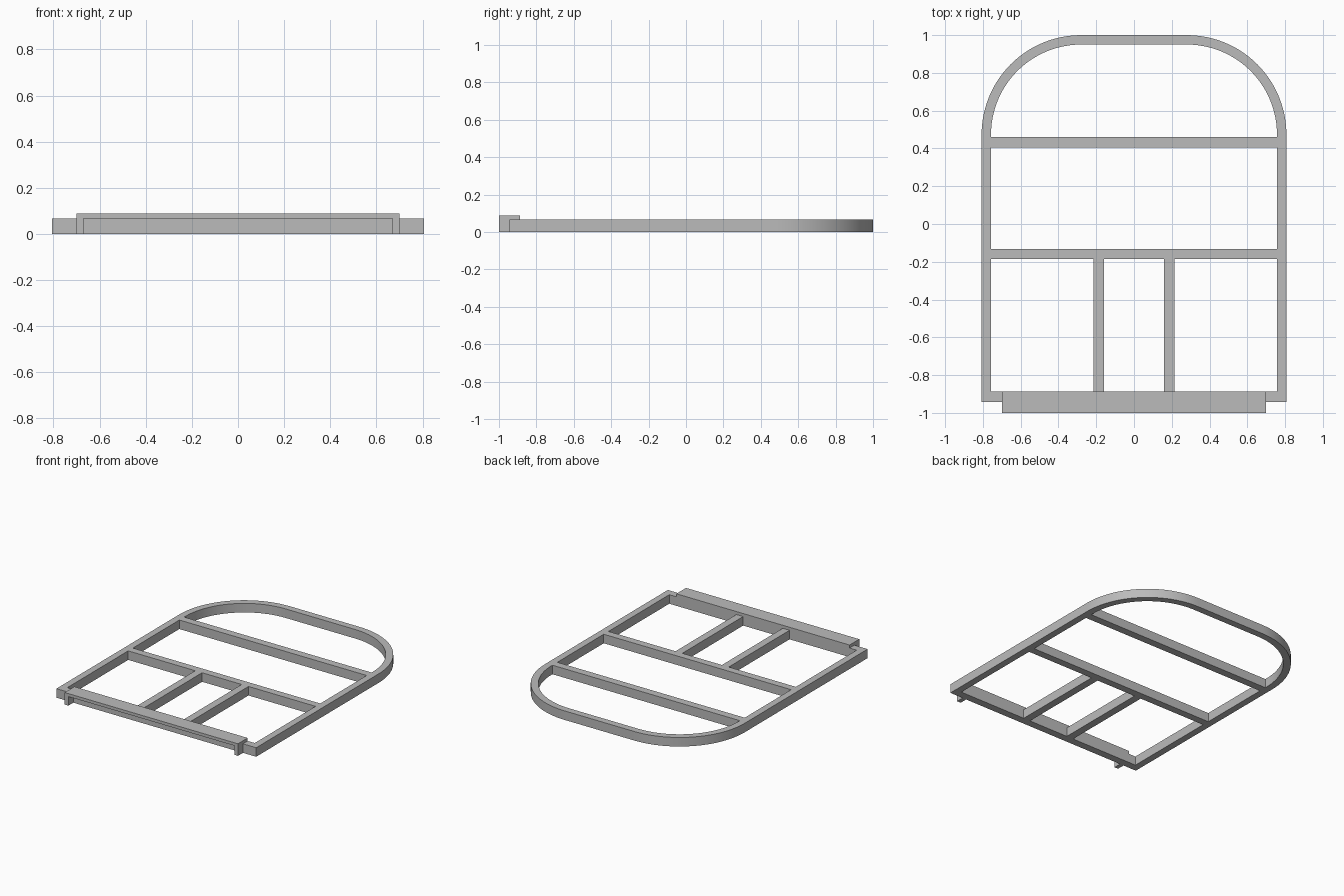
import bpy
import bmesh
from math import sin, cos, pi

cube = bpy.data.objects.get("Cube")
if cube:
    bpy.data.objects.remove(cube, do_unlink=True)

grey = bpy.data.materials.new("plain_grey")
grey.use_nodes = True
colour = (0.5, 0.5, 0.5, 1)
grey.diffuse_color = colour
grey.node_tree.nodes["Principled BSDF"].inputs["Base Color"].default_value = colour

HEIGHT = 0.066          # frame thickness
HALF_OUT, HALF_IN = 0.807, 0.757
FRONT_OUT, FRONT_IN = -0.943, -0.888
ARC_X, ARC_Y = 0.28, 0.473
STEPS = 24


def finish(name, bm):
    bmesh.ops.recalc_face_normals(bm, faces=bm.faces)
    mesh = bpy.data.meshes.new(name)
    bm.to_mesh(mesh)
    bm.free()
    mesh.materials.append(grey)
    obj = bpy.data.objects.new(name, mesh)
    bpy.context.collection.objects.link(obj)
    return obj


def box(name, x, y, z):
    bm = bmesh.new()
    bmesh.ops.create_cube(bm, size=1)
    for v in bm.verts:
        for axis, (low, high) in enumerate((x, y, z)):
            v.co[axis] = high if v.co[axis] > 0 else low
    return finish(name, bm)


def outline(half, front):
    """Rectangle with two large rounded back corners."""
    radius = half - ARC_X
    angles = [pi / 2 * i / STEPS for i in range(STEPS + 1)]
    right = [(ARC_X + radius * cos(a), ARC_Y + radius * sin(a)) for a in angles]
    left = [(-x, y) for x, y in reversed(right)]
    return [(half, front)] + right + left + [(-half, front)]


# Outer frame: ring between two matching outlines, given thickness
bm = bmesh.new()
outer = [bm.verts.new((x, y, 0)) for x, y in outline(HALF_OUT, FRONT_OUT)]
inner = [bm.verts.new((x, y, 0)) for x, y in outline(HALF_IN, FRONT_IN)]
count = len(outer)
ring = []
for i in range(count):
    j = (i + 1) % count
    ring.append(bm.faces.new((outer[i], outer[j], inner[j], inner[i])))
top = bmesh.ops.extrude_face_region(bm, geom=ring, use_keep_orig=True)
raised = [g for g in top["geom"] if isinstance(g, bmesh.types.BMVert)]
bmesh.ops.translate(bm, verts=raised, vec=(0, 0, HEIGHT))
frame = finish("outer_frame", bm)
bpy.context.view_layer.objects.active = frame
frame.select_set(True)
bpy.ops.object.shade_smooth_by_angle(angle=pi / 6)

# Cross bars spanning the frame
full = (0, HEIGHT)
box("back_cross_bar", (-HALF_IN, HALF_IN), (0.404, 0.46), full)
box("middle_cross_bar", (-HALF_IN, HALF_IN), (-0.186, -0.132), full)

# Mirrored front dividers and end tabs of the front cover
for side, s in (("left", 1), ("right", -1)):
    box(side + "_divider", sorted((s * 0.16, s * 0.215)), (FRONT_IN, -0.186), full)
    box(side + "_cover_tab", sorted((s * 0.67, s * 0.7)), (-1, FRONT_OUT), full)

# Cover plate lying on the front rail
box("front_cover_plate", (-0.7, 0.7), (-1, FRONT_IN), (HEIGHT, 0.088))
